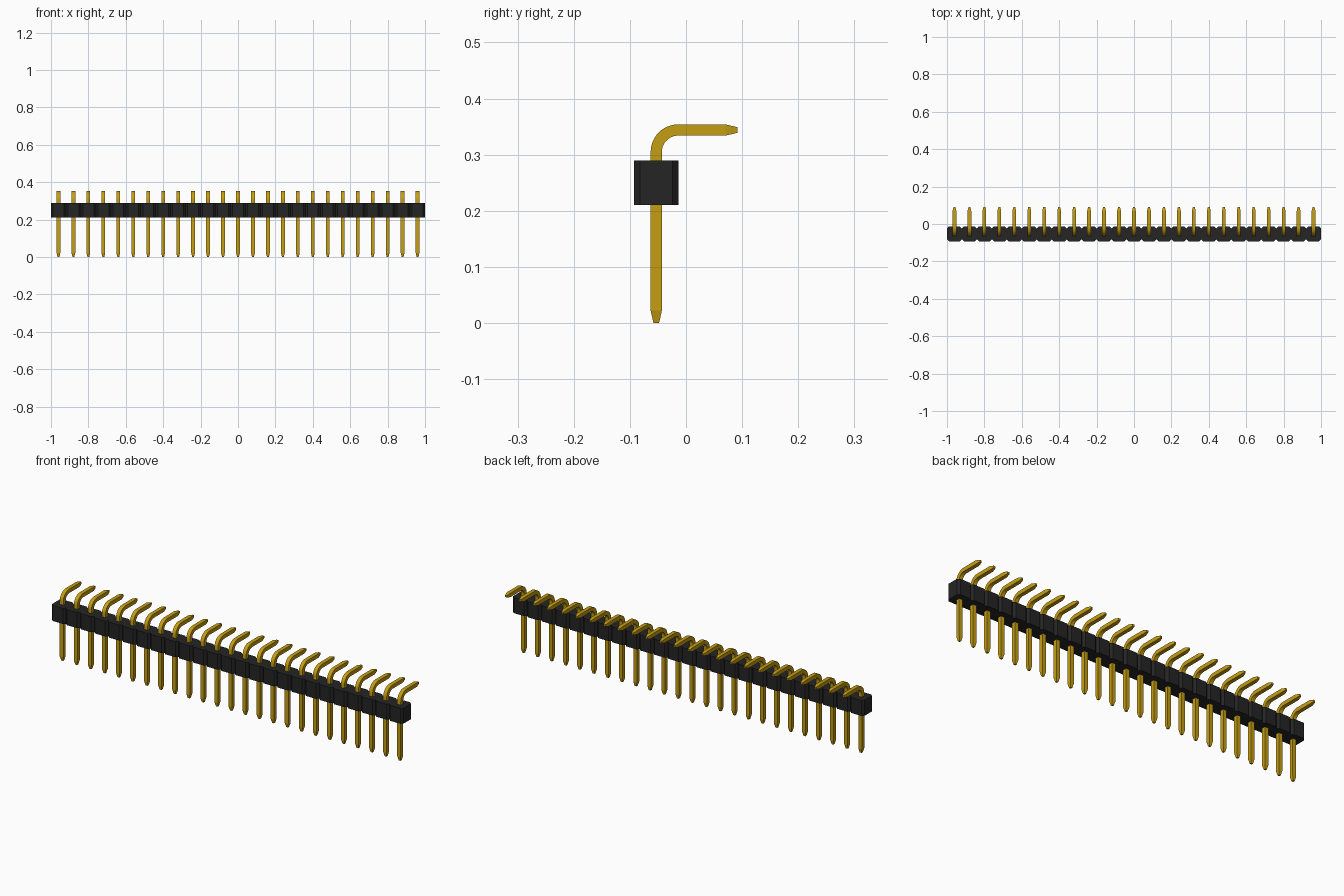
import bpy
import bmesh
import math
from mathutils import Vector

cube = bpy.data.objects.get("Cube")
if cube:
    bpy.data.objects.remove(cube, do_unlink=True)

COUNT = 25
PITCH = 0.08
PIN_Y = -0.053
HALF = PITCH / 2
CHAMFER = 0.011


def make_material(name, color):
    mat = bpy.data.materials.new(name)
    mat.use_nodes = True
    mat.diffuse_color = color
    bsdf = next(n for n in mat.node_tree.nodes if n.type == 'BSDF_PRINCIPLED')
    bsdf.inputs["Base Color"].default_value = color
    return mat


def finish(bm, name, mat):
    bmesh.ops.recalc_face_normals(bm, faces=bm.faces)
    mesh = bpy.data.meshes.new(name)
    bm.to_mesh(mesh)
    bm.free()
    mesh.materials.append(mat)
    return mesh


def add_object(name, mesh, location=(0, 0, 0)):
    obj = bpy.data.objects.new(name, mesh)
    obj.location = location
    bpy.context.collection.objects.link(obj)
    return obj


black = make_material("black plastic", (0.018, 0.018, 0.018, 1))
gold = make_material("gold metal", (0.56, 0.34, 0.006, 1))

# Housing: a row of chamfered blocks joined side to side, extruded upward
centres = [(i - (COUNT - 1) / 2) * PITCH for i in range(COUNT)]
bm = bmesh.new()
flat = HALF - CHAMFER
bottoms = []
for cx in centres:
    outline = [(-HALF, -flat), (-flat, -HALF), (flat, -HALF), (HALF, -flat),
               (HALF, flat), (flat, HALF), (-flat, HALF), (-HALF, flat)]
    verts = [bm.verts.new((cx + x, PIN_Y + y, 0.21)) for x, y in outline]
    bottoms.append(bm.faces.new(verts))
bmesh.ops.remove_doubles(bm, verts=bm.verts, dist=0.0001)
extruded = bmesh.ops.extrude_face_region(bm, geom=bm.faces[:], use_keep_orig=True)
top_verts = [g for g in extruded["geom"] if isinstance(g, bmesh.types.BMVert)]
bmesh.ops.translate(bm, verts=top_verts, vec=(0, 0, 0.08))
add_object("housing", finish(bm, "housing", black))

# Pin: a square section swept up, round the bend and back, with tapered tips
R = 0.039
BEND_Y, BEND_Z = PIN_Y + R, 0.344 - R
UP = Vector((0, 0, 1))
BACK = Vector((0, 1, 0))
W, TIP = 0.01, 0.005
stations = [(Vector((0, PIN_Y, 0)), UP, TIP), (Vector((0, PIN_Y, 0.022)), UP, W)]
for k in range(13):
    a = math.pi / 2 * k / 12
    centre = Vector((0, BEND_Y - R * math.cos(a), BEND_Z + R * math.sin(a)))
    stations.append((centre, UP * math.cos(a) + BACK * math.sin(a), W))
stations += [(Vector((0, 0.07, 0.344)), BACK, W), (Vector((0, 0.092, 0.344)), BACK, TIP)]

bm = bmesh.new()
rings = []
for centre, direction, w in stations:
    side = Vector((1, 0, 0))
    normal = side.cross(direction)
    rings.append([bm.verts.new(centre + side * sx * w + normal * sy * w)
                  for sx, sy in ((-1, -1), (1, -1), (1, 1), (-1, 1))])
for a, b in zip(rings, rings[1:]):
    for i in range(4):
        j = (i + 1) % 4
        bm.faces.new((a[i], a[j], b[j], b[i]))
bm.faces.new(rings[0])
bm.faces.new(rings[-1])
pin_mesh = finish(bm, "pin", gold)

# Shade the bend smoothly and keep the square edges sharp
pins = [add_object(f"pin_{i + 1}", pin_mesh, (cx, 0, 0)) for i, cx in enumerate(centres)]
bpy.ops.object.select_all(action='DESELECT')
pins[0].select_set(True)
bpy.context.view_layer.objects.active = pins[0]
pin_mesh.shade_smooth()
pin_mesh.set_sharp_from_angle(angle=math.radians(12))
